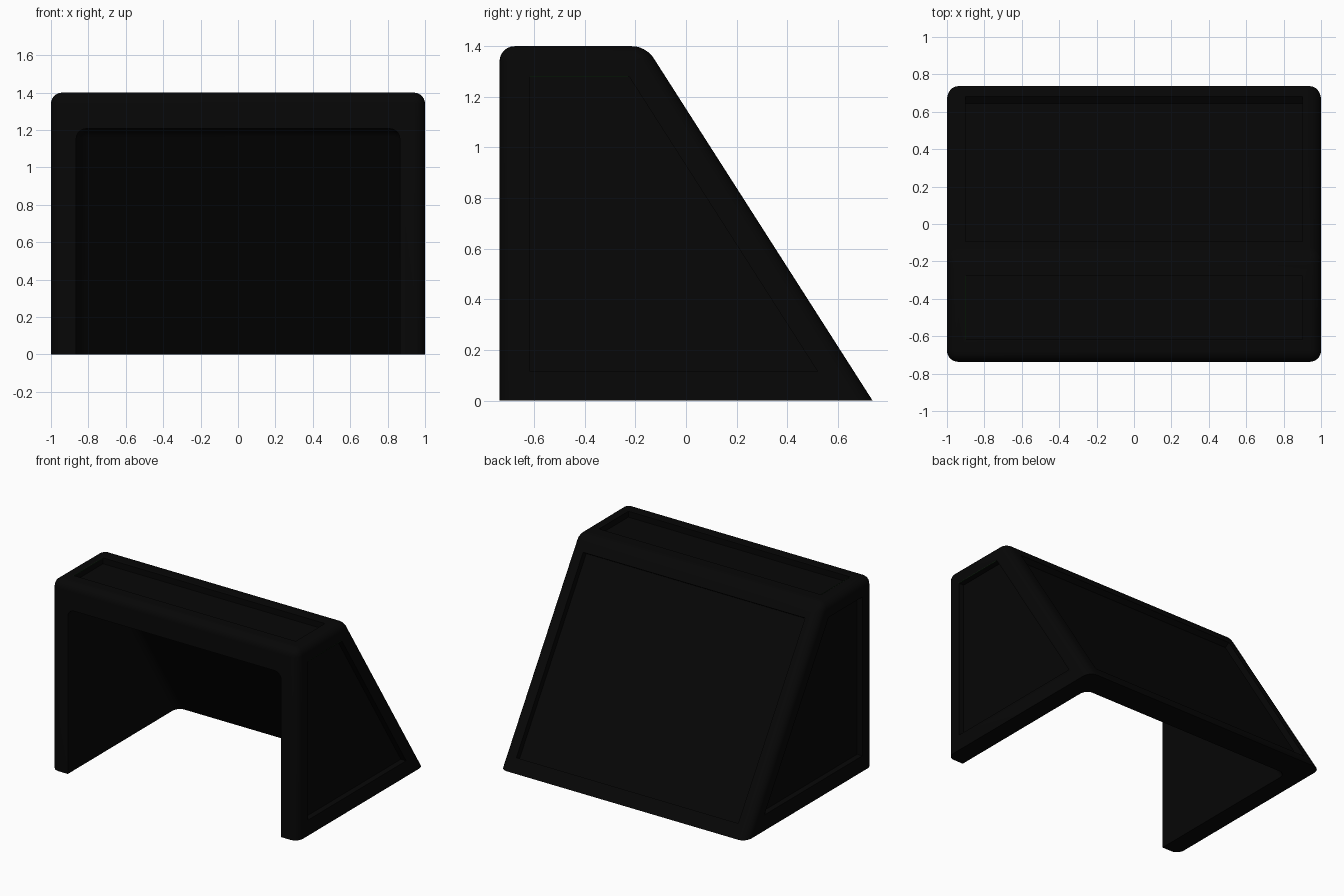
import bpy, bmesh
from mathutils import Vector

if "Cube" in bpy.data.objects:
    bpy.data.objects.remove(bpy.data.objects["Cube"])

BACK, FRONT, TOP, KNEE = 0.737, -0.737, 1.4, -0.158   # outer side profile


def material(name, rgb):
    m = bpy.data.materials.new(name)
    m.diffuse_color = (*rgb, 1)
    m.use_nodes = True
    m.node_tree.nodes["Principled BSDF"].inputs["Base Color"].default_value = m.diffuse_color
    return m


black = material("matte black", (0.002, 0.002, 0.002))
green = material("dark green", (0.005, 0.016, 0.005))


def prism(name, profile, x0, x1, radius=0.0, pick=None, mat=black):
    """Extrude a (y, z) profile along x and round the picked edges."""
    bm = bmesh.new()
    rings = [[bm.verts.new((x, y, z)) for y, z in profile] for x in (x0, x1)]
    n = len(profile)
    bm.faces.new(rings[0])
    bm.faces.new(rings[1][::-1])
    for i in range(n):
        j = (i + 1) % n
        bm.faces.new((rings[0][i], rings[1][i], rings[1][j], rings[0][j]))
    bmesh.ops.recalc_face_normals(bm, faces=bm.faces)
    if radius:
        edges = [e for e in bm.edges if pick(e)]
        bmesh.ops.bevel(bm, geom=edges, offset=radius, offset_type='OFFSET',
                        segments=6, profile=0.5, affect='EDGES')
    me = bpy.data.meshes.new(name)
    bm.to_mesh(me)
    bm.free()
    me.materials.append(mat)
    ob = bpy.data.objects.new(name, me)
    bpy.context.collection.objects.link(ob)
    return ob


# Outer body: every edge rounded except around the flat bottom
body = prism("wedge_housing",
             [(FRONT, 0), (FRONT, TOP), (KNEE, TOP), (BACK, 0)], -1, 1, 0.06,
             lambda e: max(v.co.z for v in e.verts) > 0.01)

# Hollow inside, open at the front and bottom, with rounded inner edges
slope = (BACK - KNEE) / TOP
inner = lambda z: 0.537 - slope * z
cavity = prism("cavity_cutter",
               [(-1.0, -0.2), (-1.0, 1.207), (inner(1.207), 1.207), (inner(-0.2), -0.2)],
               -0.865, 0.865, 0.052,
               lambda e: max(v.co.z for v in e.verts) > 0
               and max(v.co.y for v in e.verts) > -0.9)

# Shallow recessed panels: two sides, top and sloping back
DEPTH, M = 0.043, 0.12
side = [(FRONT + M, 0.115), (FRONT + M, TOP - M), (-0.225, TOP - M), (0.52, 0.115)]
cutters = [cavity]
for s, label in ((-1, "left"), (1, "right")):
    a, b = sorted((s * (1 - DEPTH), s * 1.2))
    cutters.append(prism(label + "_panel_cutter", side, a, b))
cutters.append(prism("top_panel_cutter",
                     [(FRONT + M, TOP - DEPTH), (FRONT + M, TOP + 0.2),
                      (KNEE - M, TOP + 0.2), (KNEE - M, TOP - DEPTH)], -0.9, 0.9))
t = Vector((BACK - KNEE, -TOP)).normalized()
n = Vector((-t.y, t.x))
upper = Vector((KNEE, TOP)) + t * M
lower = Vector((BACK, 0)) - t * 0.105
cutters.append(prism("back_panel_cutter",
                     [upper - n * DEPTH, upper + n * 0.2,
                      lower + n * 0.2, lower - n * DEPTH], -0.9, 0.9))

# Cut everything out and keep the result as one clean mesh
for c in cutters:
    c.hide_render = True
    m = body.modifiers.new(c.name, 'BOOLEAN')
    m.operation, m.solver, m.object = 'DIFFERENCE', 'EXACT', c
bpy.context.view_layer.update()
result = bpy.data.meshes.new_from_object(
    body.evaluated_get(bpy.context.evaluated_depsgraph_get()))
body.modifiers.clear()
body.data = result
for c in cutters:
    bpy.data.objects.remove(c)

bpy.ops.object.select_all(action='DESELECT')
body.select_set(True)
bpy.context.view_layer.objects.active = body
bpy.ops.object.shade_smooth_by_angle(angle=0.5)


# Hairline green trims on one edge of the right and top panels
def rect(y0, y1, z0, z1):
    return [(y0, z0), (y0, z1), (y1, z1), (y1, z0)]


prism("right_panel_trim", rect(FRONT + M, -0.23, TOP - M - 0.002, TOP - M + 0.003),
      0.997, 1.001, mat=green)
prism("top_panel_trim", rect(FRONT + M, KNEE - M, TOP - 0.003, TOP + 0.001),
      -0.903, -0.898, mat=green)
